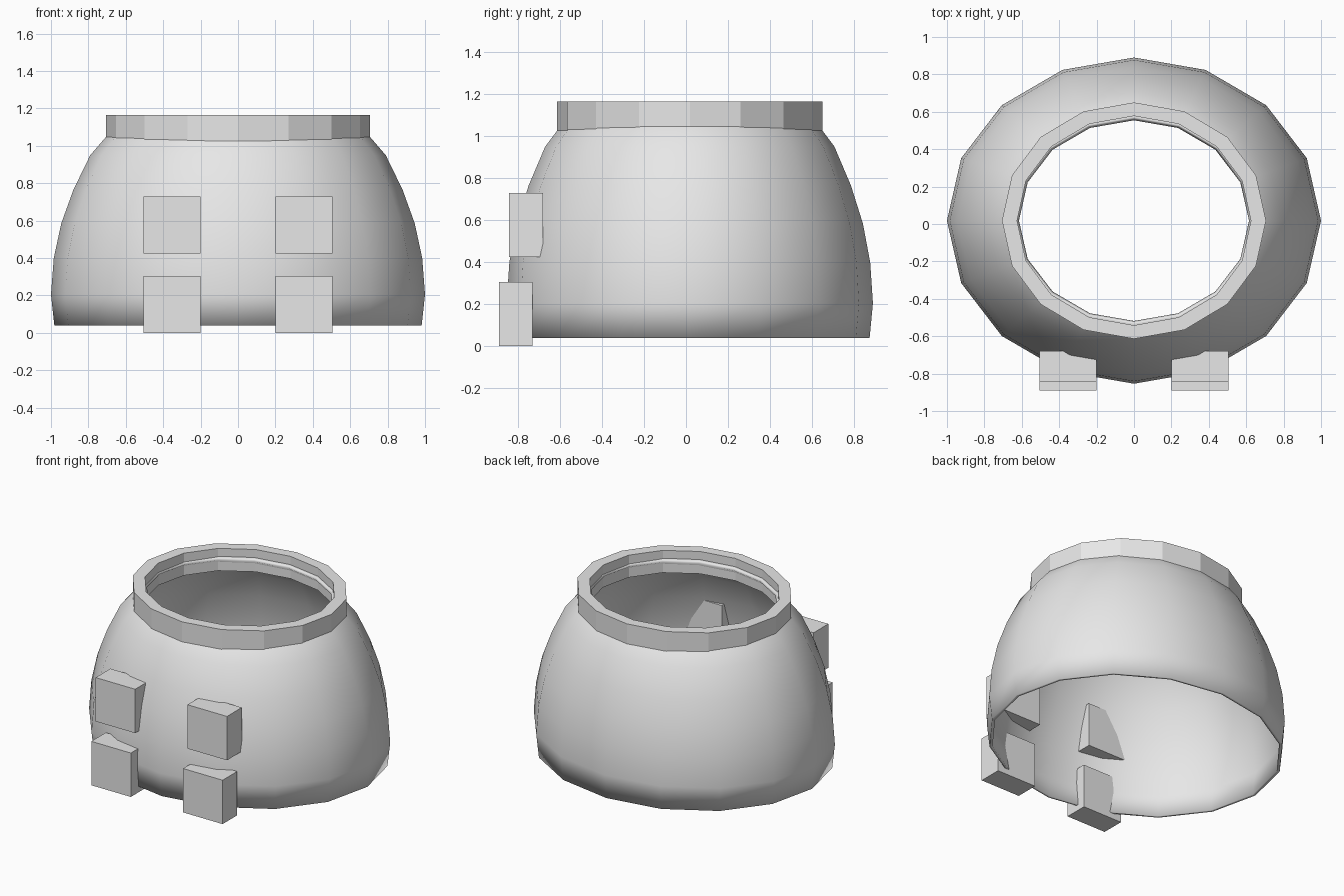
import bpy
import math

if "Cube" in bpy.data.objects:
    bpy.data.objects.remove(bpy.data.objects["Cube"])

SIDES = 16
CENTER_Y = 0.018

grey = bpy.data.materials.new("light grey")
grey.diffuse_color = (0.8, 0.8, 0.8, 1)
grey.use_nodes = True
grey.node_tree.nodes["Principled BSDF"].inputs["Base Color"].default_value = grey.diffuse_color


def make_object(name, verts, faces, smooth=False):
    mesh = bpy.data.meshes.new(name)
    mesh.from_pydata(verts, [], faces)
    mesh.materials.append(grey)
    for p in mesh.polygons:
        p.use_smooth = smooth
    ob = bpy.data.objects.new(name, mesh)
    bpy.context.collection.objects.link(ob)
    return ob


def lathe(name, profile, y_scale, smooth):
    """Sweep a closed (radius, z) profile round an elliptical path."""
    n = len(profile)
    verts, faces = [], []
    for s in range(SIDES):
        a = 2 * math.pi * s / SIDES
        for r, z in profile:
            verts.append((r * math.cos(a), CENTER_Y + r * y_scale * math.sin(a), z))
    for s in range(SIDES):
        t = (s + 1) % SIDES
        for i in range(n):
            j = (i + 1) % n
            faces.append((s * n + i, t * n + i, t * n + j, s * n + j))
    return make_object(name, verts, faces, smooth)


# Thin domed shell, open at top and bottom
outer = [(0.982, 0.04), (1.0, 0.205), (0.985, 0.4), (0.945, 0.585),
         (0.88, 0.765), (0.79, 0.95), (0.71, 1.043), (0.635, 1.11)]
inner = [(r - 0.02, z - 0.02 * max(0, (z - 0.4) / 0.7)) for r, z in outer]
inner[0] = (0.962, 0.04)
lathe("domed_shell", outer + inner[::-1], 0.872, True)

# Faceted collar around the top opening
lathe("collar", [(0.706, 1.01), (0.706, 1.165), (0.625, 1.165), (0.625, 1.01)],
      0.895, False)


# Four blocks pushed through the front wall
def block(name, x0, x1, y0, y1, z0, z1):
    verts = [(x, y, z) for z in (z0, z1) for x, y in
             ((x0, y0), (x1, y0), (x1, y1), (x0, y1))]
    faces = [(3, 2, 1, 0), (4, 5, 6, 7)]
    faces += [(i, (i + 1) % 4, (i + 1) % 4 + 4, i + 4) for i in range(4)]
    make_object(name, verts, faces)


for side, x in (("left", -0.353), ("right", 0.353)):
    block("lower_block_" + side, x - 0.152, x + 0.152, -0.89, -0.73, 0.0, 0.305)
    block("upper_block_" + side, x - 0.152, x + 0.152, -0.842, -0.68, 0.425, 0.73)
